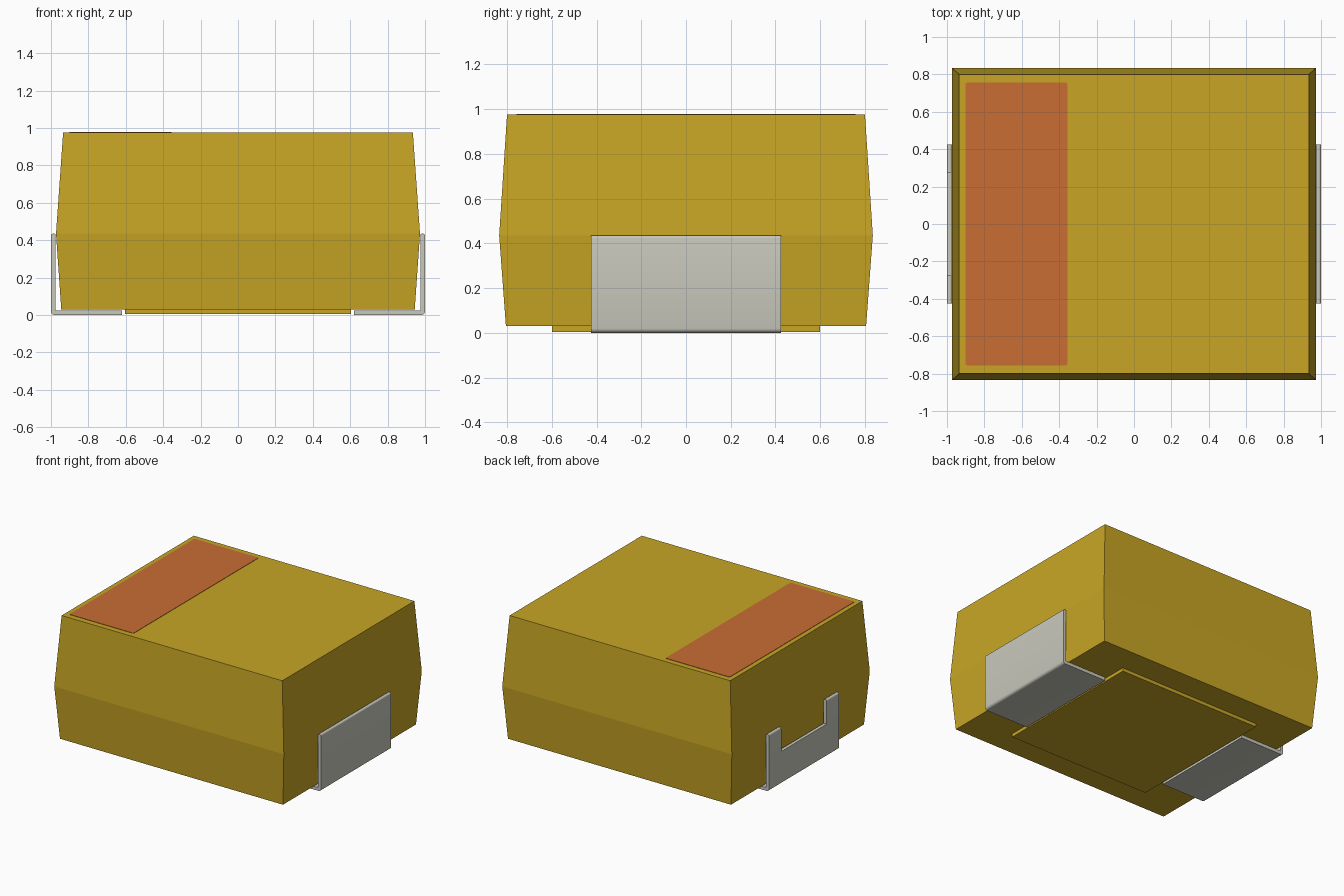
import bpy, bmesh, math
from mathutils import Vector

if "Cube" in bpy.data.objects:
    bpy.data.objects.remove(bpy.data.objects["Cube"], do_unlink=True)


def material(name, rgb, metallic=0.0):
    m = bpy.data.materials.new(name)
    m.use_nodes = True
    m.diffuse_color = (*rgb, 1)
    b = m.node_tree.nodes["Principled BSDF"]
    b.inputs["Base Color"].default_value = (*rgb, 1)
    b.inputs["Roughness"].default_value = 0.6
    return m


GOLD = material("mustard resin", (0.58, 0.38, 0.018))
ORANGE = material("orange marking", (0.58, 0.155, 0.034))
SILVER = material("light grey metal", (0.58, 0.58, 0.51))


def finish(name, bm, mat):
    bmesh.ops.recalc_face_normals(bm, faces=bm.faces)
    me = bpy.data.meshes.new(name)
    bm.to_mesh(me)
    bm.free()
    ob = bpy.data.objects.new(name, me)
    bpy.context.collection.objects.link(ob)
    if mat:
        me.materials.append(mat)
    return ob


def box(name, lo, hi, mat):
    bm = bmesh.new()
    bmesh.ops.create_cube(bm, size=1)
    for v in bm.verts:
        v.co = Vector([(a + b) / 2 + c * (b - a) for a, b, c in zip(lo, hi, v.co)])
    return finish(name, bm, mat)


def extrude(name, points, vec, mat):
    bm = bmesh.new()
    face = bm.faces.new([bm.verts.new(p) for p in points])
    geom = bmesh.ops.extrude_face_region(bm, geom=[face])["geom"]
    bmesh.ops.translate(bm, vec=vec, verts=[g for g in geom if isinstance(g, bmesh.types.BMVert)])
    return finish(name, bm, mat)


def arc(cx, cy, r, start, end, n=4):
    steps = [math.radians(start + (end - start) * i / n) for i in range(n + 1)]
    return [(cx + r * math.cos(a), cy + r * math.sin(a)) for a in steps]


# Moulded body: three rectangular rings, widest at the parting line
bm = bmesh.new()
rings = []
for hx, hy, z in ((0.945, 0.805, 0.03), (0.973, 0.835, 0.435), (0.935, 0.80, 0.975)):
    rings.append([bm.verts.new((sx * hx, sy * hy, z))
                  for sx, sy in ((-1, -1), (1, -1), (1, 1), (-1, 1))])
for low, high in zip(rings, rings[1:]):
    for i in range(4):
        j = (i + 1) % 4
        bm.faces.new((low[i], low[j], high[j], high[i]))
bm.faces.new(rings[0][::-1])
bm.faces.new(rings[-1])
finish("body", bm, GOLD)

# Raised pad underneath the body
box("bottom_pad", (-0.605, -0.60, 0.004), (0.605, 0.60, 0.032), GOLD)

# Polarity band on the top, with slightly rounded corners
x0, x1, y1, r = -0.90, -0.356, 0.757, 0.012
outline = (arc(x1 - r, y1 - r, r, 0, 90) + arc(x0 + r, y1 - r, r, 90, 180)
           + arc(x0 + r, -y1 + r, r, 180, 270) + arc(x1 - r, -y1 + r, r, 270, 360))
extrude("polarity_band", [(x, y, 0.973) for x, y in outline], (0, 0, 0.005), ORANGE)

# Folded L-shaped terminals, rounded at the bend and the top lip
T, W, H = 0.025, 0.425, 0.435
profile = ([(0.62, 0.0)] + arc(1 - 0.02, 0.02, 0.02, 270, 360)
           + arc(1 - 0.012, H - 0.012, 0.012, 0, 90) + arc(1 - T + 0.008, H - 0.008, 0.008, 90, 180)
           + [(1 - T, T), (0.62, T)])
terminals = {}
for side, name in ((1, "left_terminal"), (-1, "right_terminal")):
    terminals[side] = extrude(name, [(side * x, -W, z) for x, z in profile], (0, 2 * W, 0), SILVER)

# Notch in the upper edge of the terminal beside the band
cutter = box("notch_cutter", (-1.1, -0.275, 0.25), (-0.9, 0.275, 0.6), None)
cutter.hide_render = True
mod = terminals[-1].modifiers.new("notch", "BOOLEAN")
mod.operation = "DIFFERENCE"
mod.solver = "EXACT"
mod.object = cutter
bpy.context.view_layer.objects.active = terminals[-1]
bpy.ops.object.modifier_apply(modifier=mod.name)
bpy.data.objects.remove(cutter, do_unlink=True)

# Smooth the bends while keeping the cut edges sharp
bpy.ops.object.select_all(action="DESELECT")
for ob in terminals.values():
    ob.select_set(True)
bpy.context.view_layer.objects.active = terminals[1]
bpy.ops.object.shade_smooth_by_angle(angle=math.radians(35))
